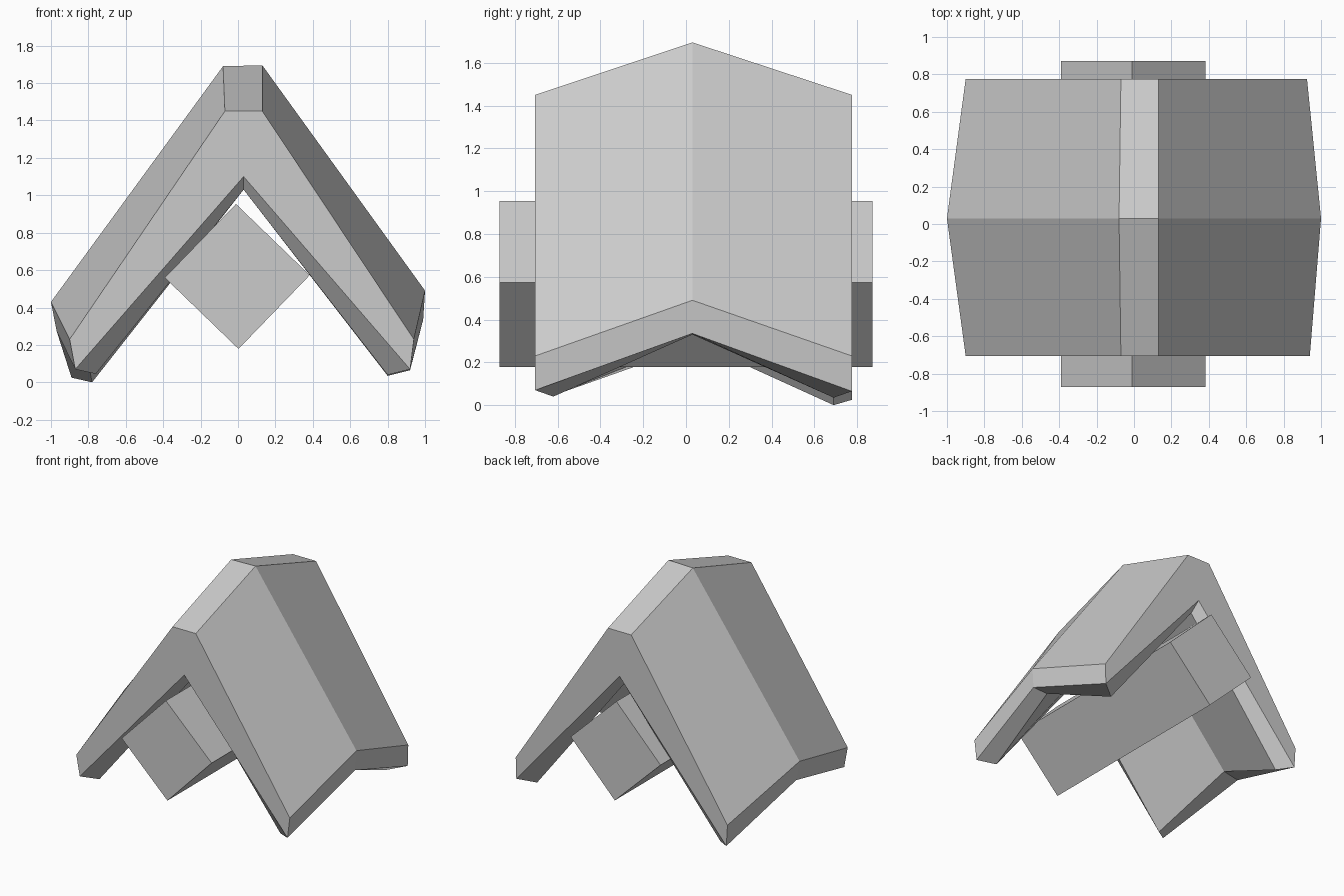
import bpy
import bmesh
import math
from mathutils import Matrix

default_cube = bpy.data.objects.get("Cube")
if default_cube:
    bpy.data.objects.remove(default_cube, do_unlink=True)

# One plain grey for every part
grey = bpy.data.materials.new("plain_grey")
grey.use_nodes = True
grey.diffuse_color = (0.6, 0.6, 0.6, 1)
grey.node_tree.nodes["Principled BSDF"].inputs["Base Color"].default_value = (0.6, 0.6, 0.6, 1)


def finish(name, bm):
    """Turn a bmesh into a flat shaded object."""
    bmesh.ops.recalc_face_normals(bm, faces=bm.faces)
    mesh = bpy.data.meshes.new(name)
    bm.to_mesh(mesh)
    bm.free()
    mesh.materials.append(grey)
    obj = bpy.data.objects.new(name, mesh)
    bpy.context.collection.objects.link(obj)
    return obj


def add_section(bm, outer_y, outer, inner_y, inner):
    """Closed cross-section: outer skin left to right, then underside back."""
    skin = [bm.verts.new((x, outer_y, z)) for x, z in outer]
    underside = [bm.verts.new((x, inner_y, z)) for x, z in inner]
    return skin + underside


# Folded roof: outer skin runs left lip, left eave, ridge pair, right eave, right lip
bm = bmesh.new()
front = add_section(
    bm, -0.705,
    [(-0.87, 0.07), (-0.9, 0.23), (-0.07, 1.45), (0.13, 1.45), (0.94, 0.23), (0.92, 0.07)],
    -0.62, [(0.8, 0.04), (0.03, 1.03), (-0.76, 0.045)])
middle = add_section(
    bm, 0.03,
    [(-0.97, 0.275), (-1, 0.43), (-0.08, 1.69), (0.13, 1.695), (1, 0.49), (0.99, 0.335)],
    0.03, [(0.86, 0.33), (0.03, 1.3), (-0.84, 0.3)])
back = add_section(
    bm, 0.775,
    [(-0.89, 0.025), (-0.9, 0.19), (-0.07, 1.45), (0.13, 1.45), (0.925, 0.23), (0.92, 0.065)],
    0.69, [(0.8, 0.035), (0.03, 1.03), (-0.78, 0)])

# Skin between neighbouring sections
for a, b in ((front, middle), (middle, back)):
    for i in range(len(a)):
        j = (i + 1) % len(a)
        bm.faces.new((a[i], a[j], b[j], b[i]))

# Gable ends, each with a slanted inner rim
for ring in (front, back):
    lip_l, eave_l, ridge_l, ridge_r, eave_r, lip_r, in_r, in_top, in_l = ring
    notch = bm.verts.new((0.03, lip_l.co.y, 1.1))
    bm.faces.new((lip_l, eave_l, ridge_l, notch))
    bm.faces.new((ridge_l, ridge_r, notch))
    bm.faces.new((notch, ridge_r, eave_r, lip_r))
    bm.faces.new((lip_r, in_r, in_top, notch))
    bm.faces.new((notch, in_top, in_l, lip_l))
finish("folded_roof", bm)

# Square beam on edge, running front to back under the roof
bm = bmesh.new()
bmesh.ops.create_cube(bm, size=1)
bm.transform(Matrix.Translation((-0.004, 0, 0.566))
             @ Matrix.Rotation(math.radians(44), 4, "Y")
             @ Matrix.Diagonal((0.548, 1.745, 0.548, 1)))
finish("square_beam", bm)
